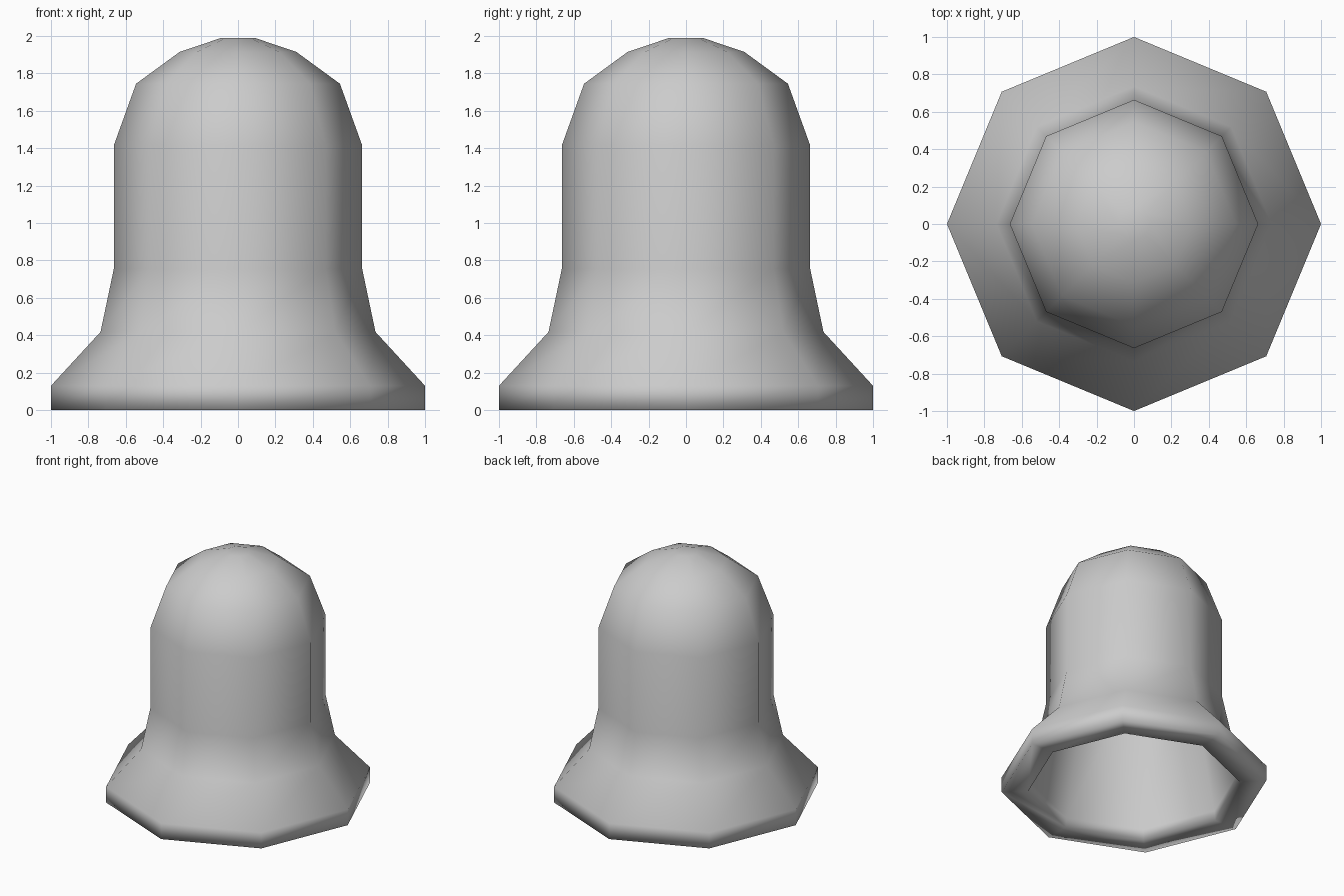
import bpy, bmesh
from math import cos, sin, pi

if "Cube" in bpy.data.objects:
    bpy.data.objects.remove(bpy.data.objects["Cube"])

SIDES = 8

# Bell cross-section (radius, height): outside from rim to crown, then inside back down
outer = [(1.0, 0.0), (1.0, 0.13), (0.735, 0.418), (0.664, 0.755), (0.664, 1.415),
         (0.545, 1.745), (0.312, 1.915), (0.09, 1.99)]
inner = [(0.06, 1.80), (0.25, 1.73), (0.43, 1.58), (0.53, 1.30),
         (0.79, 0.08), (0.80, 0.0)]


def lathe(name, profile, crown):
    """Closed lathe of a profile loop; rings crown and crown + 1 are capped."""
    bm = bmesh.new()
    rings = [[bm.verts.new((r * cos(2 * pi * i / SIDES), r * sin(2 * pi * i / SIDES), z))
              for i in range(SIDES)] for r, z in profile]
    for k, a in enumerate(rings):
        if k == crown:          # outside and inside stay separate at the crown
            continue
        b = rings[(k + 1) % len(rings)]
        for i in range(SIDES):
            j = (i + 1) % SIDES
            bm.faces.new((a[i], a[j], b[j], b[i]))
    bm.faces.new(rings[crown])
    bm.faces.new(rings[crown + 1][::-1])
    mesh = bpy.data.meshes.new(name)
    bm.to_mesh(mesh)
    bm.free()
    obj = bpy.data.objects.new(name, mesh)
    bpy.context.collection.objects.link(obj)
    return obj


# Hollow bell body, smooth shaded over its eight sides
bell = lathe("bell", outer + inner, len(outer) - 1)
for p in bell.data.polygons:
    p.use_smooth = True
